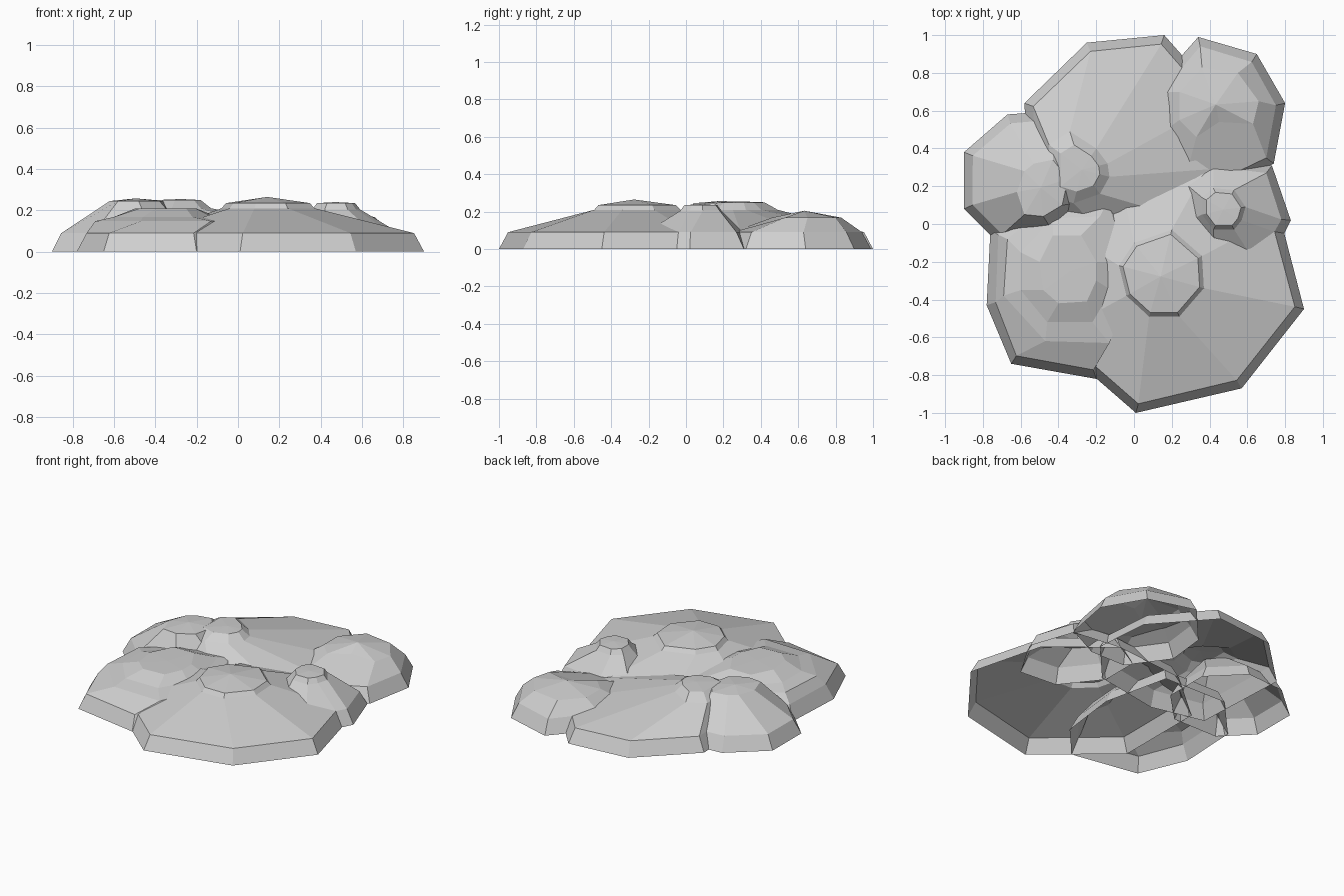
import bpy
import bmesh
from mathutils import Vector

default_cube = bpy.data.objects.get("Cube")
if default_cube:
    bpy.data.objects.remove(default_cube, do_unlink=True)

# Single pale stone colour
stone = bpy.data.materials.new("pale_grey_stone")
stone.use_nodes = True
stone_colour = (0.62, 0.62, 0.62, 1.0)
stone.diffuse_color = stone_colour
stone.node_tree.nodes["Principled BSDF"].inputs["Base Color"].default_value = stone_colour

SHOULDER_Z = 0.09


def centre_of(outline):
    return sum((Vector(p) for p in outline), Vector((0, 0))) / len(outline)


def scaled(outline, factor):
    """Shrink an outline towards its own centre."""
    middle = centre_of(outline)
    return [middle + (Vector(p) - middle) * factor for p in outline]


def inset(outline, distance):
    """Move every corner of an outline inwards by a fixed distance."""
    middle = centre_of(outline)
    return [Vector(p) + (middle - Vector(p)).normalized() * distance for p in outline]


def build_mound(name, base, crests, apex_z):
    """Open-bottomed faceted mound: skirt, slopes through the crests, low peak."""
    bm = bmesh.new()
    levels = [(base, 0.0), (inset(base, 0.05), SHOULDER_Z)] + crests
    rings = [[bm.verts.new((p[0], p[1], z)) for p in outline] for outline, z in levels]
    count = len(base)
    for lower, upper in zip(rings, rings[1:]):
        for i in range(count):
            j = (i + 1) % count
            bm.faces.new((lower[i], lower[j], upper[j], upper[i]))
    # Low peak closing the top
    middle = centre_of(levels[-1][0])
    peak = bm.verts.new((middle.x, middle.y, apex_z))
    for i in range(count):
        bm.faces.new((rings[-1][i], rings[-1][(i + 1) % count], peak))
    mesh = bpy.data.meshes.new(name)
    bm.to_mesh(mesh)
    bm.free()
    mesh.materials.append(stone)
    mound = bpy.data.objects.new(name, mesh)
    bpy.context.collection.objects.link(mound)


# All outlines run counter-clockwise seen from above

# Broad front mound with a raised eight-sided cap
base = [(.01, -1), (.57, -.87), (.9, -.45), (.77, .05),
        (.4, .35), (-.1, .3), (-.45, 0), (-.45, -.6)]
crest = [(.08, -.49), (.24, -.49), (.37, -.34), (.36, -.17),
         (.2, -.03), (0, -.1), (-.08, -.22), (-.04, -.38)]
build_mound("front_mound", base, [(crest, .21), (scaled(crest, .9), .235)], .265)

# Broad back mound, its cap pushed towards the middle
base = [(-.58, .64), (-.55, 0), (-.2, -.08), (.25, 0),
        (.5, .28), (.47, .65), (.16, 1), (-.25, .96)]
crest = [(-.45, .42), (-.45, .15), (-.32, .11), (-.18, .16),
         (-.13, .25), (-.14, .32), (-.2, .4), (-.34, .49)]
build_mound("back_mound", base, [(crest, .21), (scaled(crest, .65), .25)], .255)

# Rounded mound at the back on the +x side
base = [(.34, .99), (.1, .72), (.07, .45), (.25, .2),
        (.5, .2), (.74, .32), (.8, .64), (.65, .9)]
crest = [(.36, .83), (.24, .7), (.24, .55), (.33, .46),
         (.45, .54), (.63, .53), (.66, .65), (.55, .8)]
build_mound("back_left_mound", base, [(crest, .168)], .205)

# Steep mound on the -x side
base = [(-.9, .38), (-.9, .08), (-.72, -.1), (-.4, -.1),
        (-.2, .1), (-.2, .4), (-.4, .6), (-.67, .58)]
crest = [(-.58, .28), (-.62, .17), (-.58, .05), (-.48, .04),
         (-.38, .1), (-.35, .24), (-.43, .34), (-.53, .32)]
build_mound("side_right_mound", base, [(crest, .245)], .258)

# Stepped mound at the front on the -x side, with a terrace below its top
base = [(-.76, -.03), (-.78, -.43), (-.65, -.74), (-.2, -.82),
        (0, -.6), (.05, -.2), (-.05, .24), (-.5, .25)]
terrace = [(-.67, -.08), (-.69, -.38), (-.47, -.62), (-.13, -.63),
           (-.06, -.45), (-.04, -.18), (-.14, .12), (-.45, .1)]
step = [(-.6, -.15), (-.6, -.35), (-.46, -.52), (-.22, -.52),
        (-.12, -.35), (-.1, -.2), (-.18, .04), (-.43, .03)]
crest = [(-.5, -.2), (-.48, -.35), (-.4, -.42), (-.25, -.41),
         (-.2, -.3), (-.2, -.2), (-.28, -.06), (-.43, -.06)]
build_mound("front_right_mound", base, [(terrace, .148), (step, .168), (crest, .208)], .21)

# Small knob on the +x side
base = [(.73, .31), (.4, .35), (.22, .25), (.22, 0),
        (.41, -.24), (.67, -.26), (.79, -.06), (.83, .02)]
crest = [(.53, .18), (.42, .19), (.36, .14), (.36, .05),
         (.42, -.03), (.53, -.03), (.57, .02), (.59, .09)]
build_mound("side_left_knob", base, [(crest, .205), (scaled(crest, .8), .235)], .24)
